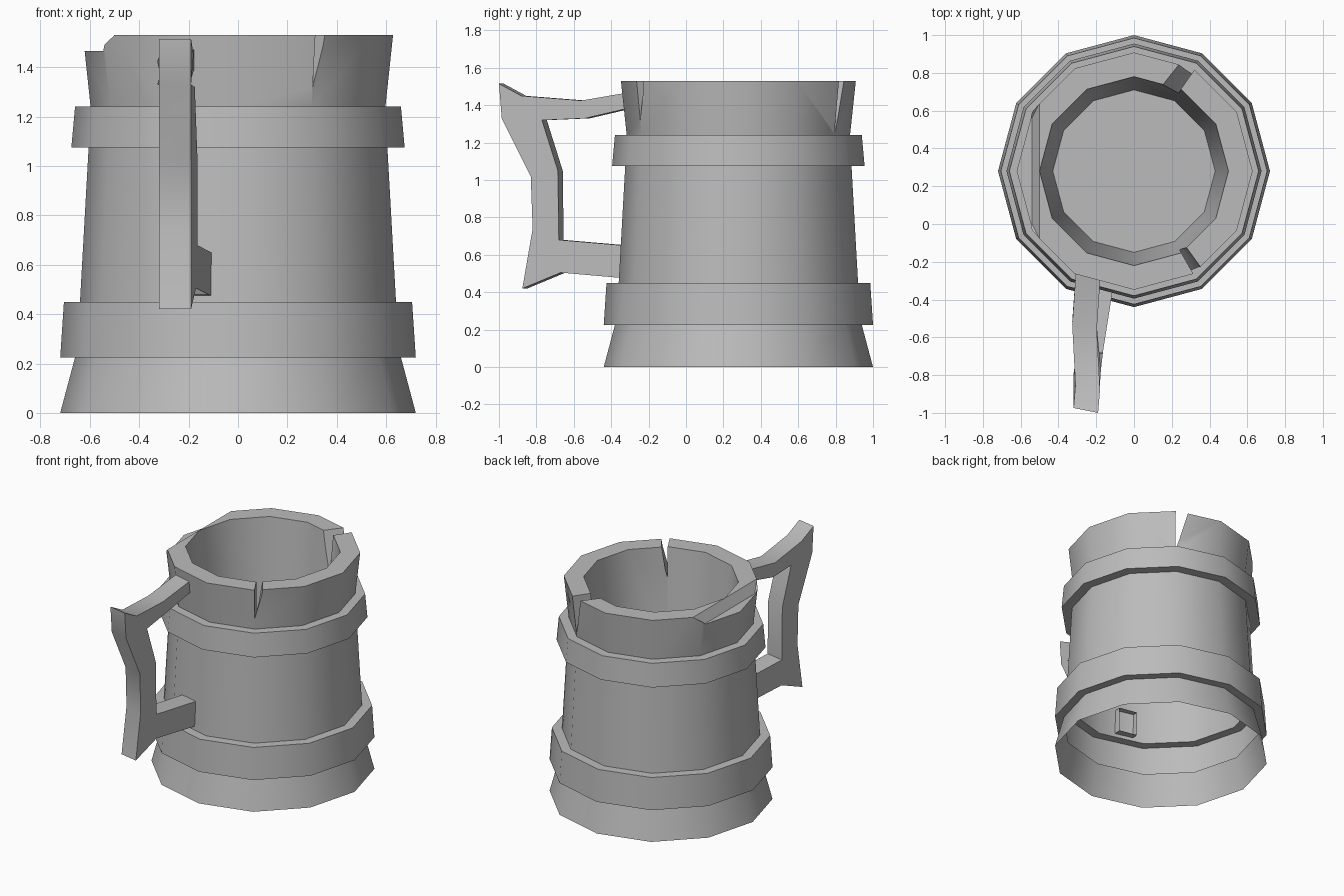
import bpy, bmesh
from math import radians, sin, cos

cube = bpy.data.objects.get("Cube")
if cube:
    bpy.data.objects.remove(cube)

SIDES = 12
CENTRE_Y = 0.28

grey = bpy.data.materials.new("plain grey")
grey.use_nodes = True
grey.diffuse_color = (0.5, 0.5, 0.5, 1)
bsdf = next(n for n in grey.node_tree.nodes if n.type == 'BSDF_PRINCIPLED')
bsdf.inputs["Base Color"].default_value = grey.diffuse_color


def make_object(name, bm):
    bmesh.ops.recalc_face_normals(bm, faces=bm.faces)
    mesh = bpy.data.meshes.new(name)
    bm.to_mesh(mesh)
    bm.free()
    mesh.materials.append(grey)
    obj = bpy.data.objects.new(name, mesh)
    bpy.context.collection.objects.link(obj)
    return obj


def activate(obj):
    bpy.ops.object.select_all(action='DESELECT')
    obj.select_set(True)
    bpy.context.view_layer.objects.active = obj


def lathe(name, profile):
    """Revolve a profile of (radius, height) and cap both ends."""
    bm = bmesh.new()
    rings = []
    for r, z in profile:
        angles = [radians(360 * i / SIDES) for i in range(SIDES)]
        rings.append([bm.verts.new((r * cos(a), CENTRE_Y + r * sin(a), z)) for a in angles])
    for low, high in zip(rings, rings[1:]):
        for i in range(SIDES):
            j = (i + 1) % SIDES
            bm.faces.new((low[i], low[j], high[j], high[i]))
    bm.faces.new(rings[0])
    bm.faces.new(rings[-1])
    return make_object(name, bm)


def carve(obj, points):
    """Cut the convex hull of the points out of the object."""
    bm = bmesh.new()
    for p in points:
        bm.verts.new(p)
    bmesh.ops.convex_hull(bm, input=bm.verts)
    cutter = make_object("cutter", bm)
    cutter.hide_render = True
    mod = obj.modifiers.new("cut", 'BOOLEAN')
    mod.operation = 'DIFFERENCE'
    mod.solver = 'EXACT'
    mod.object = cutter
    activate(obj)
    bpy.ops.object.modifier_apply(modifier=mod.name)
    bpy.data.objects.remove(cutter)


def crack(obj, edge, other, tip):
    """V-shaped crack: deep along one line, opening to the other at the rim."""
    top = 1.54
    carve(obj, [(x, y, z) for x, y in edge for z in (tip, top)]
          + [(x, y, top) for x, y in other])


# Tankard body: flared foot, two bands, thick rim and inner cup
body = lathe("tankard_body", [
    (0.72, 0), (0.66, 0.225), (0.72, 0.225), (0.705, 0.45), (0.64, 0.45),
    (0.605, 1.075), (0.675, 1.075), (0.66, 1.24), (0.597, 1.24),
    (0.628, 1.53), (0.50, 1.53), (0.43, 0.7)])

# Cracks in the rim
crack(body, [(0.215, -0.09), (0.345, -0.32)], [(0.255, -0.09), (0.385, -0.27)], 1.32)
crack(body, [(0.19, 0.63), (0.35, 0.86)], [(0.08, 0.65), (0.27, 0.89)], 1.25)

# Chipped side of the rim
carve(body, [(x, y, z) for z, inner, y0, y1 in ((1.465, -0.54, 0.0, 0.56), (1.54, -0.495, -0.09, 0.65))
             for x in (inner, -0.8) for y in (y0, y1)])

# The foot is open underneath
bm = bmesh.new()
bm.from_mesh(body.data)
under = [f for f in bm.faces if all(v.co.z < 0.01 for v in f.verts)]
bmesh.ops.delete(bm, geom=under, context='FACES')
bm.to_mesh(body.data)
bm.free()

# Handle: outline as (y, z, x of the centre line), slightly twisted
outline = [
    (-0.24, 1.48, -0.24), (-0.56, 1.425, -0.262), (-0.88, 1.45, -0.245), (-1.0, 1.515, -0.255),
    (-0.985, 1.33, -0.255), (-0.83, 1.02, -0.255), (-0.82, 0.74, -0.255), (-0.875, 0.42, -0.255),
    (-0.67, 0.505, -0.235), (-0.27, 0.47, -0.165),
    (-0.27, 0.645, -0.165), (-0.68, 0.68, -0.23), (-0.685, 1.05, -0.23), (-0.77, 1.32, -0.24),
    (-0.54, 1.33, -0.262), (-0.24, 1.40, -0.24)]
bm = bmesh.new()
left = [bm.verts.new((x + 0.065, y, z)) for y, z, x in outline]
right = [bm.verts.new((x - 0.065, y + 0.026, z)) for y, z, x in outline]
bm.faces.new(left)
bm.faces.new(right)
count = len(outline)
for i in range(count):
    if i not in (9, 15):  # ends inside the wall stay open
        j = (i + 1) % count
        bm.faces.new((left[i], left[j], right[j], right[i]))
handle = make_object("handle", bm)

for obj in (body, handle):
    activate(obj)
    bpy.ops.object.shade_smooth_by_angle(angle=radians(32))
